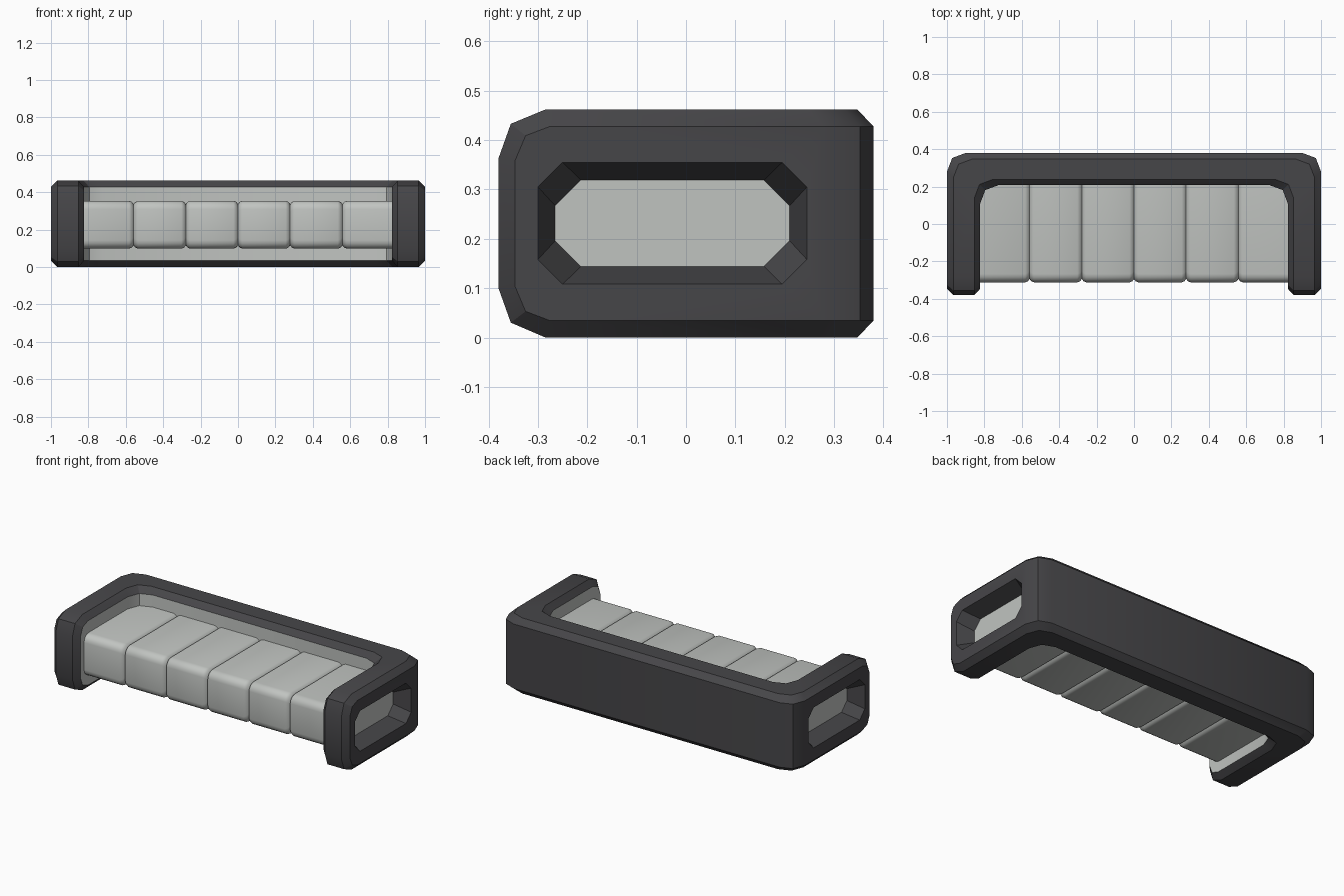
import bpy, bmesh, math

if "Cube" in bpy.data.objects:
    bpy.data.objects.remove(bpy.data.objects["Cube"])

def mat(name, c):
    m = bpy.data.materials.new(name)
    m.diffuse_color = (*c, 1)
    m.use_nodes = True
    m.node_tree.nodes["Principled BSDF"].inputs["Base Color"].default_value = m.diffuse_color
    return m

DARK = mat("dark_grey", (0.062, 0.061, 0.066))
LIGHT = mat("light_grey", (0.53, 0.55, 0.53))

def finish(name, bm, mats):
    bmesh.ops.recalc_face_normals(bm, faces=bm.faces[:])
    me = bpy.data.meshes.new(name)
    bm.to_mesh(me)
    bm.free()
    for m in mats:
        me.materials.append(m)
    ob = bpy.data.objects.new(name, me)
    bpy.context.collection.objects.link(ob)
    return ob

def smooth(ob, deg):
    bpy.ops.object.select_all(action='DESELECT')
    ob.select_set(True)
    bpy.context.view_layer.objects.active = ob
    bpy.ops.object.shade_smooth_by_angle(angle=math.radians(deg))

def loft(bm, rings):
    """Join closed rings of points; returns the vertex rings and the quads by column."""
    vs = [[bm.verts.new(p) for p in r] for r in rings]
    n = len(vs[0])
    cols = [[] for _ in range(n)]
    for a, b in zip(vs, vs[1:]):
        for i in range(n):
            j = (i + 1) % n
            cols[i].append(bm.faces.new((a[i], a[j], b[j], b[i])))
    return vs, cols

# U-shaped frame: chamfered section swept round the plan
# arm-end stations (y, z low, z high) for the full silhouette and the chamfer line
FULL = [(-0.38, 0.10, 0.363), (-0.355, 0.03, 0.433), (-0.285, 0, 0.462)]
EDGE = [(-0.347, 0.105, 0.357), (-0.325, 0.053, 0.409), (-0.275, 0.034, 0.428)]
CORNER = [(0, -0.1), (-0.028, -0.027), (-0.1, 0)]
LAYERS = [(0.177, EDGE), (0.146, FULL), (0.034, FULL), (0, EDGE)]

def section(k, side):
    top, low = [], []
    for n, ends in LAYERS:
        if k < 3:
            x, (y, lo, hi) = 1 - n, ends[k]
        else:
            dx, dy = CORNER[k - 3]
            x, y = 1 - n + dx, 0.38 - n * 0.97 + dy
            lo, hi = ends[2][1:]
        top.append((side * x, y, hi))
        low.append((side * x, y, lo))
    return top + low[::-1]

bm = bmesh.new()
rings = [section(k, 1) for k in range(6)] + [section(k, -1) for k in range(5, -1, -1)]
vs, cols = loft(bm, rings)
for f in cols[7]:                       # inner lining is light
    f.material_index = 1
for r in (vs[0], vs[-1]):               # arm ends
    for q in ((0, 1, 6, 7), (1, 2, 5, 6), (2, 3, 4, 5)):
        bm.faces.new([r[i] for i in q])
frame = finish("frame", bm, [DARK, LIGHT])

# Octagonal recesses in the arm sides
def octagon(x, y0, y1, z0, z1, c):
    return [(x, y0, z0 + c), (x, y0 + c, z0), (x, y1 - c, z0), (x, y1, z0 + c),
            (x, y1, z1 - c), (x, y1 - c, z1), (x, y0 + c, z1), (x, y0, z1 - c)]

def prism(name, rings, m):
    bm = bmesh.new()
    vs, _ = loft(bm, rings)
    bm.faces.new(vs[0])
    bm.faces.new(vs[-1])
    return finish(name, bm, [m])

OUTER = (-0.30, 0.245, 0.108, 0.355, 0.05)
INNER = (-0.265, 0.21, 0.144, 0.319, 0.052)
for s, side in ((1, "right"), (-1, "left")):
    cutter = prism("recess_cutter", [octagon(s * 0.9, *INNER), octagon(s, *OUTER),
                                     octagon(s * 1.05, *OUTER)], DARK)
    cutter.hide_render = True
    bpy.context.view_layer.objects.active = frame
    mod = frame.modifiers.new("recess", 'BOOLEAN')
    mod.operation, mod.solver, mod.object = 'DIFFERENCE', 'EXACT', cutter
    bpy.ops.object.modifier_apply(modifier=mod.name)
    bpy.data.objects.remove(cutter)
    # light floor of the recess
    prism(side + "_recess_panel", [octagon(s * 0.897, *INNER), octagon(s * 0.903, *INNER)], LIGHT)
smooth(frame, 30)

# Row of six light blocks: rounded-front profile lofted along x with V grooves
def profile(x, d):
    r, y0, y1, z0, z1 = 0.045, -0.312 + d, 0.22, 0.098 + d, 0.354 - d
    pts = [(x, y1, z0)]
    for cz, a0 in ((z0 + r, 270), (z1 - r, 180)):
        for i in range(5):
            a = math.radians(a0 - i * 22.5)
            pts.append((x, y0 + r + r * math.cos(a), cz + r * math.sin(a)))
    return pts + [(x, y1, z1)]

stations = [(-0.84, 0)]
for i in range(-2, 3):
    c = i * 0.279
    stations += [(c + o, d) for o, d in
                 ((-0.024, 0), (-0.009, 0.006), (0, 0.018), (0.009, 0.006), (0.024, 0))]
stations.append((0.84, 0))
blocks = prism("block_row", [profile(*s) for s in stations], LIGHT)
smooth(blocks, 40)
